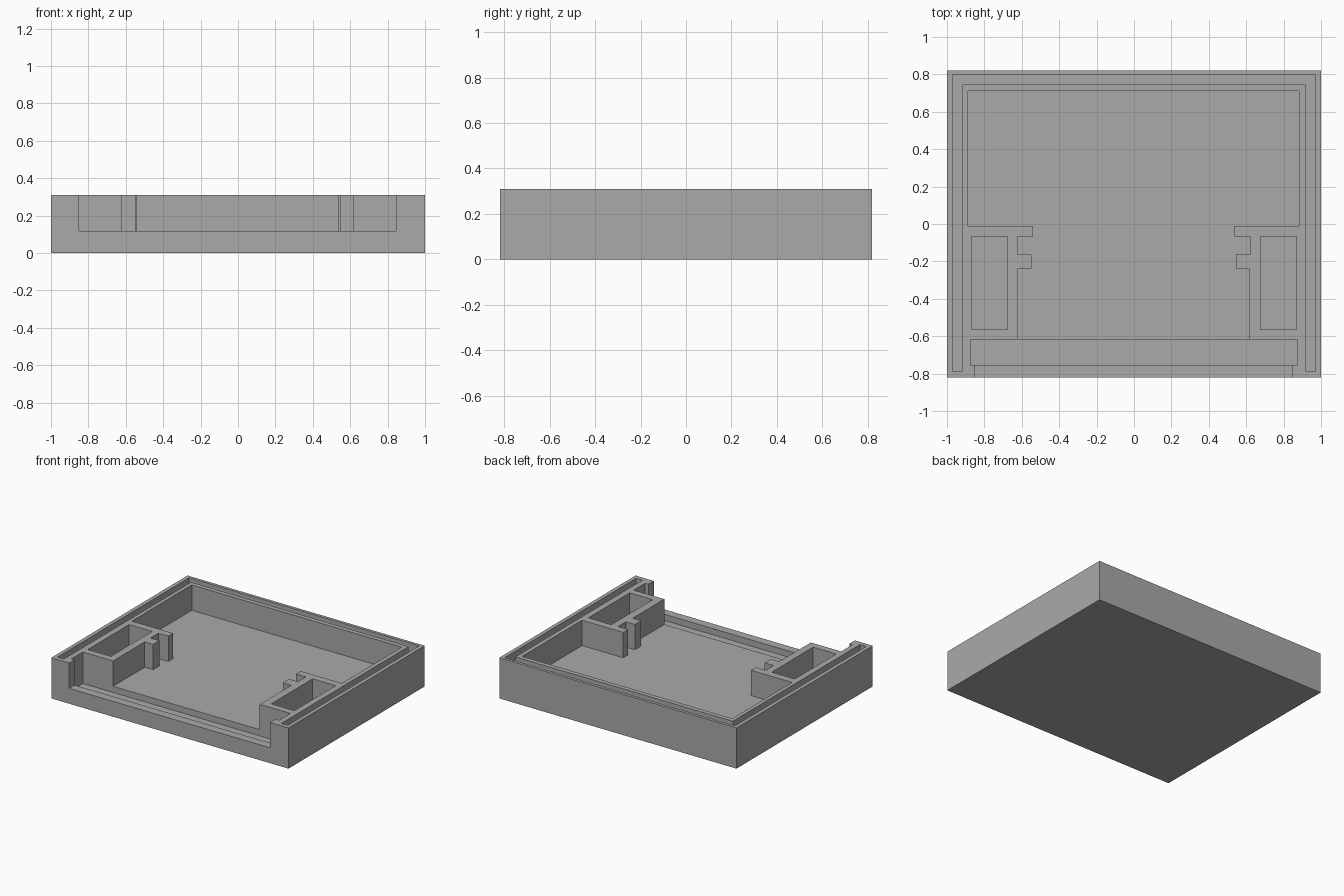
import bpy
import bmesh

cube = bpy.data.objects.get("Cube")
if cube:
    bpy.data.objects.remove(cube, do_unlink=True)

TOP, FLOOR, SLOT_FLOOR, ABOVE = 0.31, 0.117, 0.07, 0.5

grey = bpy.data.materials.new("plain grey")
grey.use_nodes = True
colour = (0.4, 0.4, 0.4, 1)
grey.diffuse_color = colour
grey.node_tree.nodes["Principled BSDF"].inputs["Base Color"].default_value = colour


def prism(name, outline, z0, z1):
    """Extrude a flat outline from z0 to z1."""
    bm = bmesh.new()
    face = bm.faces.new([bm.verts.new((x, y, z0)) for x, y in outline])
    grown = bmesh.ops.extrude_face_region(bm, geom=[face])
    verts = [v for v in grown["geom"] if isinstance(v, bmesh.types.BMVert)]
    bmesh.ops.translate(bm, verts=verts, vec=(0, 0, z1 - z0))
    bmesh.ops.recalc_face_normals(bm, faces=bm.faces)
    mesh = bpy.data.meshes.new(name)
    bm.to_mesh(mesh)
    bm.free()
    mesh.materials.append(grey)
    obj = bpy.data.objects.new(name, mesh)
    bpy.context.collection.objects.link(obj)
    return obj


def rect(x0, x1, y0, y1):
    return [(x0, y0), (x1, y0), (x1, y1), (x0, y1)]


def mirrored(half, shift=0.0):
    """Close a right-hand half outline with its mirror image."""
    return [(x + shift, y) for x, y in half] + [(shift - x, y) for x, y in reversed(half)]


# Solid tray block
tray = prism("tray", rect(-1, 1, -0.82, 0.82), 0, TOP)

# Main cavity with its stepped tabs and the open front
cavity = mirrored([
    (0.885, 0.71), (0.885, -0.01), (0.538, -0.01), (0.538, -0.068),
    (0.622, -0.068), (0.622, -0.163), (0.547, -0.163), (0.547, -0.238),
    (0.618, -0.238), (0.618, -0.69), (0.847, -0.69), (0.847, -0.9)], -0.002)

# U-shaped groove round the sides and back of the rim
groove = mirrored([(0.97, 0.797), (0.97, -0.785), (0.917, -0.785), (0.917, 0.745)])

cutters = [
    prism("cavity_cutter", cavity, FLOOR, ABOVE),
    prism("groove_cutter", groove, FLOOR, ABOVE),
    prism("front_slot_cutter", rect(-0.875, 0.873, -0.755, -0.618), SLOT_FLOOR, ABOVE),
]
# Pockets on both sides
for side in (-1, 1):
    xs = sorted((side * 0.676, side * 0.87))
    cutters.append(prism("pocket_cutter", rect(*xs, -0.565, -0.067), FLOOR, ABOVE))

# Carve the tray
bpy.context.view_layer.objects.active = tray
for cutter in cutters:
    cutter.hide_render = True
    mod = tray.modifiers.new(cutter.name, "BOOLEAN")
    mod.operation = "DIFFERENCE"
    mod.solver = "EXACT"
    mod.object = cutter
    bpy.ops.object.modifier_apply(modifier=mod.name)
    bpy.data.objects.remove(cutter, do_unlink=True)
